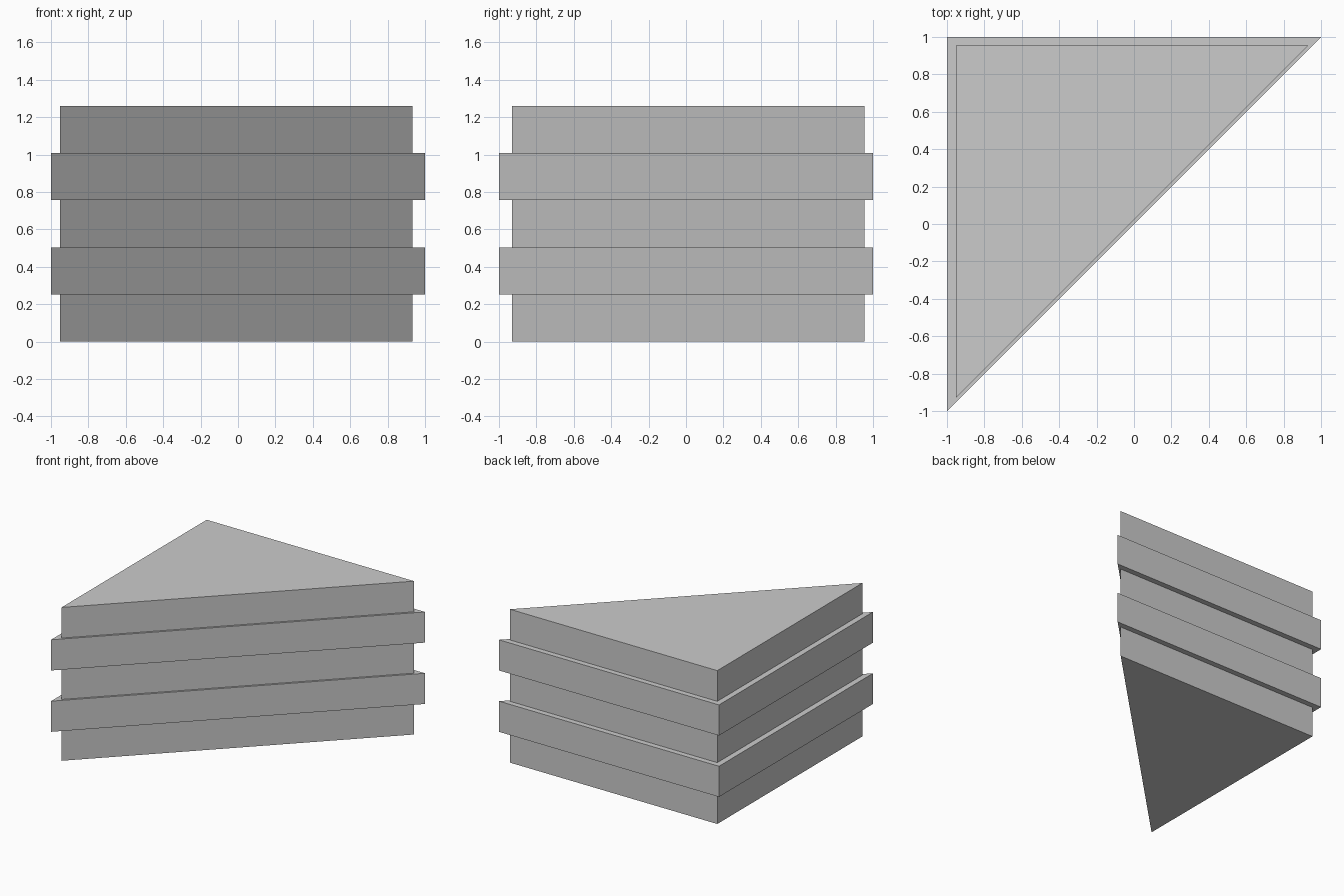
import bpy
import bmesh

cube = bpy.data.objects.get("Cube")
if cube:
    bpy.data.objects.remove(cube, do_unlink=True)

# One plain grey for the whole stack
GREY = (0.6, 0.6, 0.6, 1.0)
grey = bpy.data.materials.new("plain_grey")
grey.use_nodes = True
grey.diffuse_color = GREY
grey.node_tree.nodes["Principled BSDF"].inputs["Base Color"].default_value = GREY

LAYER_HEIGHT = 0.252


def triangular_slab(name, corner_x, corner_y, leg, bottom):
    """Right-angled slab with its square corner at the back right."""
    bm = bmesh.new()
    outline = [(corner_x, corner_y),
               (corner_x, corner_y - leg),
               (corner_x + leg, corner_y)]
    base = bm.faces.new([bm.verts.new((x, y, bottom)) for x, y in outline])
    result = bmesh.ops.extrude_face_region(bm, geom=[base], use_keep_orig=True)
    top = [v for v in result["geom"] if isinstance(v, bmesh.types.BMVert)]
    bmesh.ops.translate(bm, verts=top, vec=(0, 0, LAYER_HEIGHT))
    bmesh.ops.recalc_face_normals(bm, faces=bm.faces)
    mesh = bpy.data.meshes.new(name)
    bm.to_mesh(mesh)
    bm.free()
    mesh.materials.append(grey)
    slab = bpy.data.objects.new(name, mesh)
    bpy.context.collection.objects.link(slab)
    return slab


# Alternating narrow and wide layers
for i in range(5):
    if i % 2:
        triangular_slab(f"wide_layer_{i + 1}", -1, 1, 2, i * LAYER_HEIGHT)
    else:
        triangular_slab(f"narrow_layer_{i + 1}", -0.953, 0.955, 1.885, i * LAYER_HEIGHT)
